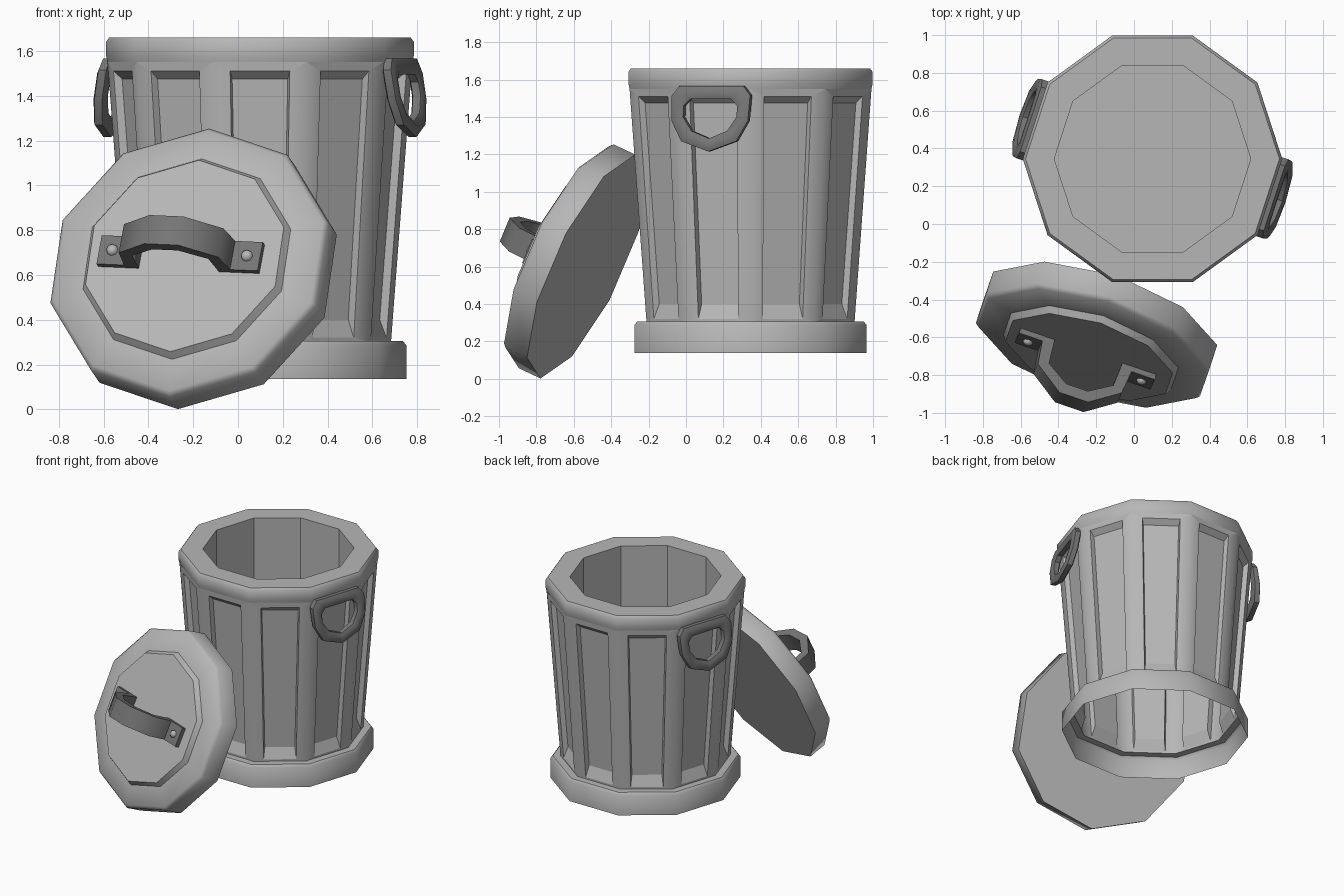
import bpy, bmesh, math
from mathutils import Vector, Matrix

if "Cube" in bpy.data.objects:
    bpy.data.objects.remove(bpy.data.objects["Cube"])

def material(name, v):
    m = bpy.data.materials.new(name)
    m.diffuse_color = (v, v, v, 1)
    m.use_nodes = True
    m.node_tree.nodes["Principled BSDF"].inputs["Base Color"].default_value = m.diffuse_color
    return m

STEEL = material("galvanised_grey", 0.47)
DARK = material("dark_handle_grey", 0.18)
BOLT = material("bolt_grey", 0.47)

CAN = Matrix.Translation((0.098, 0.345, 0))
N = 10

def finish(bm, name, mat, matrix, smooth=0, keep_sharp=lambda e: False):
    """Clean up, set sharp edges by angle and link the part."""
    bmesh.ops.remove_doubles(bm, verts=bm.verts, dist=0.0005)
    bmesh.ops.recalc_face_normals(bm, faces=bm.faces)
    for f in bm.faces:
        f.smooth = smooth > 0
    for e in bm.edges:
        e.smooth = (len(e.link_faces) == 2 and not keep_sharp(e)
                    and e.calc_face_angle(0) < math.radians(smooth))
    me = bpy.data.meshes.new(name)
    bm.to_mesh(me)
    bm.free()
    me.transform(matrix)
    me.materials.append(mat)
    ob = bpy.data.objects.new(name, me)
    bpy.context.collection.objects.link(ob)
    return ob

def lathe(name, profile, mat, matrix, n=N, offset=0, smooth=0):
    """Spin (radius, height) points into n flat sides; radius 0 closes with a cap."""
    bm = bmesh.new()
    rings = []
    for r, z in profile:
        if r == 0:
            continue
        rings.append([bm.verts.new((r * math.cos(offset + math.tau * k / n),
                                    r * math.sin(offset + math.tau * k / n), z)) for k in range(n)])
    for a, b in zip(rings, rings[1:]):
        for k in range(n):
            bm.faces.new((a[k], a[(k + 1) % n], b[(k + 1) % n], b[k]))
    if profile[0][0] == 0:
        bm.faces.new(rings[0][::-1])
    if profile[-1][0] == 0:
        bm.faces.new(rings[-1])
    return finish(bm, name, mat, matrix, smooth)

def sweep(name, sections, mat, matrix, closed, smooth=0):
    """Join matching cross-sections along a path."""
    bm = bmesh.new()
    vs = [[bm.verts.new(p) for p in s] for s in sections]
    m = len(vs[0])
    for i in range(len(vs) if closed else len(vs) - 1):
        a, b = vs[i], vs[(i + 1) % len(vs)]
        for k in range(m):
            bm.faces.new((a[k], a[(k + 1) % m], b[(k + 1) % m], b[k]))
    if not closed:
        bm.faces.new(vs[0])
        bm.faces.new(vs[-1][::-1])
    return finish(bm, name, mat, matrix, smooth)

# Tapered can wall with a recessed panel on each side
Z0, Z1, R0, R1 = 0.305, 1.55, 0.585, 0.680
bm = bmesh.new()
for k in range(N):
    turn = Matrix.Rotation(math.tau * (k + 0.5) / N, 4, 'Z')

    def P(u, z, depth=0):
        r = R0 + (R1 - R0) * (z - Z0) / (Z1 - Z0)
        if u in (-1, 1):
            u *= r * math.sin(math.pi / N)
        return bm.verts.new(turn @ Vector((r * math.cos(math.pi / N) - depth, u, z)))

    edge = [P(-1, Z0), P(1, Z0), P(1, Z1), P(-1, Z1)]
    lip = [P(-0.112, 0.32), P(0.112, 0.32), P(0.133, 1.51), P(-0.133, 1.51)]
    pan = [P(-0.103, 0.40, .035), P(0.103, 0.40, .035), P(0.124, 1.475, .035), P(-0.124, 1.475, .035)]
    for a, b in ((edge, lip), (lip, pan)):
        for i in range(4):
            j = (i + 1) % 4
            bm.faces.new((a[i], a[j], b[j], b[i]))
    bm.faces.new(pan)
# only the corner seams running the full height are smooth
finish(bm, "can_wall", STEEL, CAN, 40, lambda e: abs(e.verts[0].co.z - e.verts[1].co.z) < Z1 - Z0 - 0.01)

# Rim, inner bucket and base ring
lathe("can_rim", [(R1, Z1), (0.687, 1.58), (0.687, 1.64), (0.672, 1.66), (0.52, 1.66)],
      STEEL, CAN, smooth=50)
bucket = lathe("inner_bucket", [(0.52, 1.66), (0.52, 1.12), (0, 1.12)], STEEL, CAN)
# the bucket is seen from inside, so its faces must point inward
floor = min(bucket.data.polygons, key=lambda p: p.center.z)
if floor.normal.z < 0:
    bucket.data.flip_normals()
lathe("base_ring", [(0.653, 0.137), (0.653, 0.287), (0.638, 0.305), (R0, 0.305)],
      STEEL, CAN, smooth=40)

# D-shaped carrying rings on opposite sides, hanging slightly outward
outer = [(0, 1.565), (0.18, 1.565), (0.22, 1.515), (0.215, 1.38), (0.155, 1.27), (0, 1.215)]
inner = [(0, 1.495), (0.115, 1.495), (0.15, 1.46), (0.15, 1.40), (0.10, 1.325), (0, 1.285)]
mirrored = lambda pts: pts + [(-u, z) for u, z in pts[-2:0:-1]]
cut = [(0, -.018), (0, .018), (.28, .028), (.72, .028), (1, .018), (1, -.018), (.72, -.028), (.28, -.028)]
for side, ang in (("right", -18), ("left", 162)):
    secs = []
    for o, i in zip(mirrored(outer), mirrored(inner)):
        sec = []
        for t, d in cut:
            z = o[1] + (i[1] - o[1]) * t
            sec.append((0.660 + d + 0.16 * (1.565 - z), o[0] + (i[0] - o[0]) * t, z))
        secs.append(sec)
    sweep(side + "_handle", secs, DARK, CAN @ Matrix.Rotation(math.radians(ang), 4, 'Z'), True, 40)

# Lid leaning on the can: local z is the lid normal, local x runs along its handle
zn = Vector((-0.281, -0.868, 0.409)).normalized()
xe = Vector((0.949, -0.311, -0.047))
xe = (xe - zn * xe.dot(zn)).normalized()
ye = zn.cross(xe)
LID = Matrix((xe, ye, zn)).transposed().to_4x4()
LID.translation = (-0.20, -0.588, 0.63)
lathe("lid", [(0, -.073), (.656, -.073), (.656, .060), (.636, .080), (.490, .100), (.468, .135), (0, .135)],
      STEEL, LID, offset=math.radians(20), smooth=48)

# Arched strap handle on the lid
GRIP = LID @ Matrix.Translation((-0.015, 0, 0))
top = [(-.38, .165), (-.25, .165), (-.235, .30), (-.08, .415)]
low = [(-.38, .130), (-.19, .130), (-.18, .275), (-.06, .355)]
both = lambda pts: pts + [(-x, z) for x, z in reversed(pts)]
secs = [[(a[0], -.07, a[1]), (a[0], .07, a[1]), (b[0], .07, b[1]), (b[0], -.07, b[1])]
        for a, b in zip(both(top), both(low))]
sweep("lid_handle", secs, DARK, GRIP, False, 55)

# Bolts
for side, x in (("left", -.318), ("right", .318)):
    lathe(side + "_bolt", [(0, .16), (.028, .16), (.025, .175), (.013, .185), (0, .185)],
          BOLT, GRIP @ Matrix.Translation((x, 0, 0)), n=8, smooth=50)
